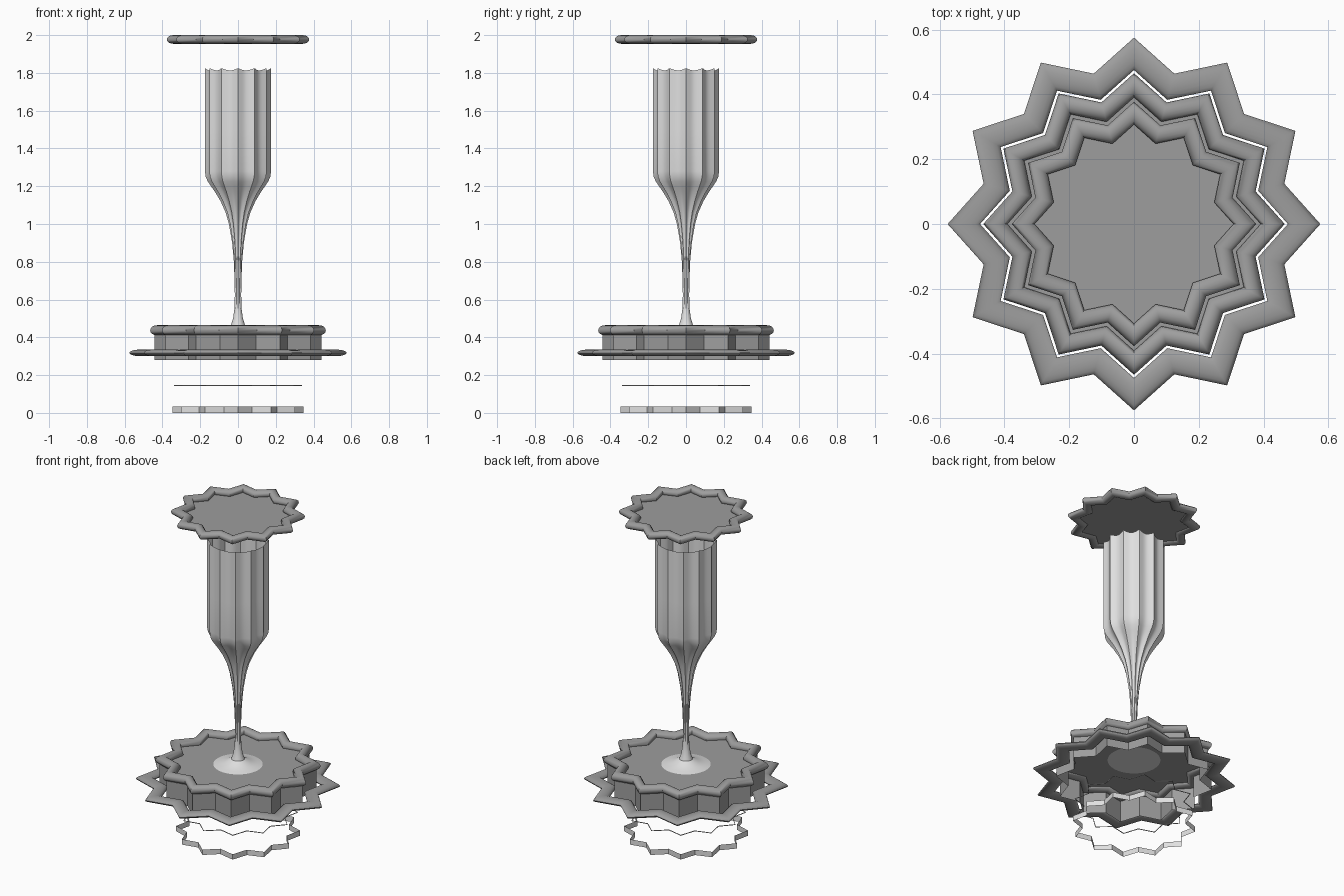
import bpy, bmesh, math

if "Cube" in bpy.data.objects:
    bpy.data.objects.remove(bpy.data.objects["Cube"])

POINTS = 12          # star tips, one every 30 degrees
VALLEY = 0.835       # valley radius relative to tip radius


def material(name, v):
    m = bpy.data.materials.new(name)
    m.diffuse_color = (v, v, v, 1)
    m.use_nodes = True
    m.node_tree.nodes["Principled BSDF"].inputs["Base Color"].default_value = m.diffuse_color
    return m


DARK = material("mid grey", 0.34)
LIGHT = material("light grey", 0.75)


def star(r, z):
    """Closed star outline with tip radius r."""
    out = []
    for i in range(POINTS * 2):
        a = math.pi * i / POINTS
        q = r * (VALLEY if i % 2 else 1)
        out.append((q * math.cos(a), q * math.sin(a), z))
    return out


def skin(name, rings, mat, closed=False, cap_first=False, angle=45):
    """Bridge a list of equal outlines into one surface."""
    bm = bmesh.new()
    loops = [[bm.verts.new(p) for p in ring] for ring in rings]
    pairs = list(zip(loops, loops[1:]))
    if closed:
        pairs.append((loops[-1], loops[0]))
    for a, b in pairs:
        n = len(a)
        for i in range(n):
            j = (i + 1) % n
            bm.faces.new((a[i], a[j], b[j], b[i]))
    if cap_first:
        bm.faces.new(loops[0][::-1])
    if closed:
        bmesh.ops.recalc_face_normals(bm, faces=bm.faces)
    me = bpy.data.meshes.new(name)
    bm.to_mesh(me)
    bm.free()
    me.materials.append(mat)
    ob = bpy.data.objects.new(name, me)
    bpy.context.collection.objects.link(ob)
    bpy.ops.object.select_all(action='DESELECT')
    ob.select_set(True)
    bpy.context.view_layer.objects.active = ob
    bpy.ops.object.shade_smooth_by_angle(angle=math.radians(angle))
    return ob


def star_rim(name, r, z, half_w, half_h, mat=DARK, n=16):
    """Rounded moulding following the star outline."""
    rings = []
    for k in range(n):
        t = 2 * math.pi * k / n
        rings.append(star(r + half_w * math.cos(t), z + half_h * math.sin(t)))
    return skin(name, rings, mat, closed=True)


def star_plate(name, r, z, mat=DARK):
    """Flat star made as a fan around a small centre polygon."""
    return skin(name, [star(0.02, z), star(r, z)][::-1] + [star(0.001, z)], mat)


# Top cap: rounded rim around a flat star
star_rim("cap_rim", 0.342, 1.977, 0.035, 0.023)
star_plate("cap_plate", 0.342, 1.967)

# Base drum: open underneath, with a rounded upper rim and a loose flange ring
star_plate("base_plate", 0.43, 0.43)
skin("base_wall", [star(0.443, 0.28), star(0.443, 0.44)], DARK)
star_rim("base_rim", 0.428, 0.437, 0.037, 0.027)
star_rim("flange_ring", 0.525, 0.318, 0.05, 0.017)

# Thin loose trims below the base
skin("trim_line", [star(r, z) for r, z in
                   ((0.334, 0.143), (0.338, 0.143), (0.338, 0.147), (0.334, 0.147))],
     LIGHT, closed=True)
skin("foot_band", [star(0.348, 0.0), star(0.348, 0.033)], LIGHT)

# Fluted column: (z, ridge radius, flute depth fraction)
PROFILE = [
    (0.428, 0.148, 0), (0.436, 0.11, 0), (0.446, 0.072, 0), (0.465, 0.037, 0),
    (0.50, 0.026, 0), (0.55, 0.019, .04), (0.62, 0.017, .1), (0.70, 0.018, .14),
    (0.80, 0.022, .16), (0.90, 0.031, .16), (1.00, 0.048, .16), (1.06, 0.065, .16),
    (1.12, 0.092, .15), (1.17, 0.122, .14), (1.20, 0.143, .13), (1.225, 0.16, .12),
    (1.25, 0.171, .11), (1.28, 0.175, .1), (1.50, 0.175, .1), (1.825, 0.175, .1),
]
SEG = POINTS * 8


def fluted(z, r, depth, scallop):
    ring = []
    for i in range(SEG):
        a = 2 * math.pi * i / SEG
        hollow = abs(math.sin(a * POINTS / 2))   # ridges sharp, hollows round
        q = r * (1 - depth * hollow)
        ring.append((q * math.cos(a), q * math.sin(a), z - scallop * hollow))
    return ring


skin("column", [fluted(z, r, d, 0.012 if z > 1.8 else 0) for z, r, d in PROFILE],
     LIGHT, cap_first=True, angle=40)
